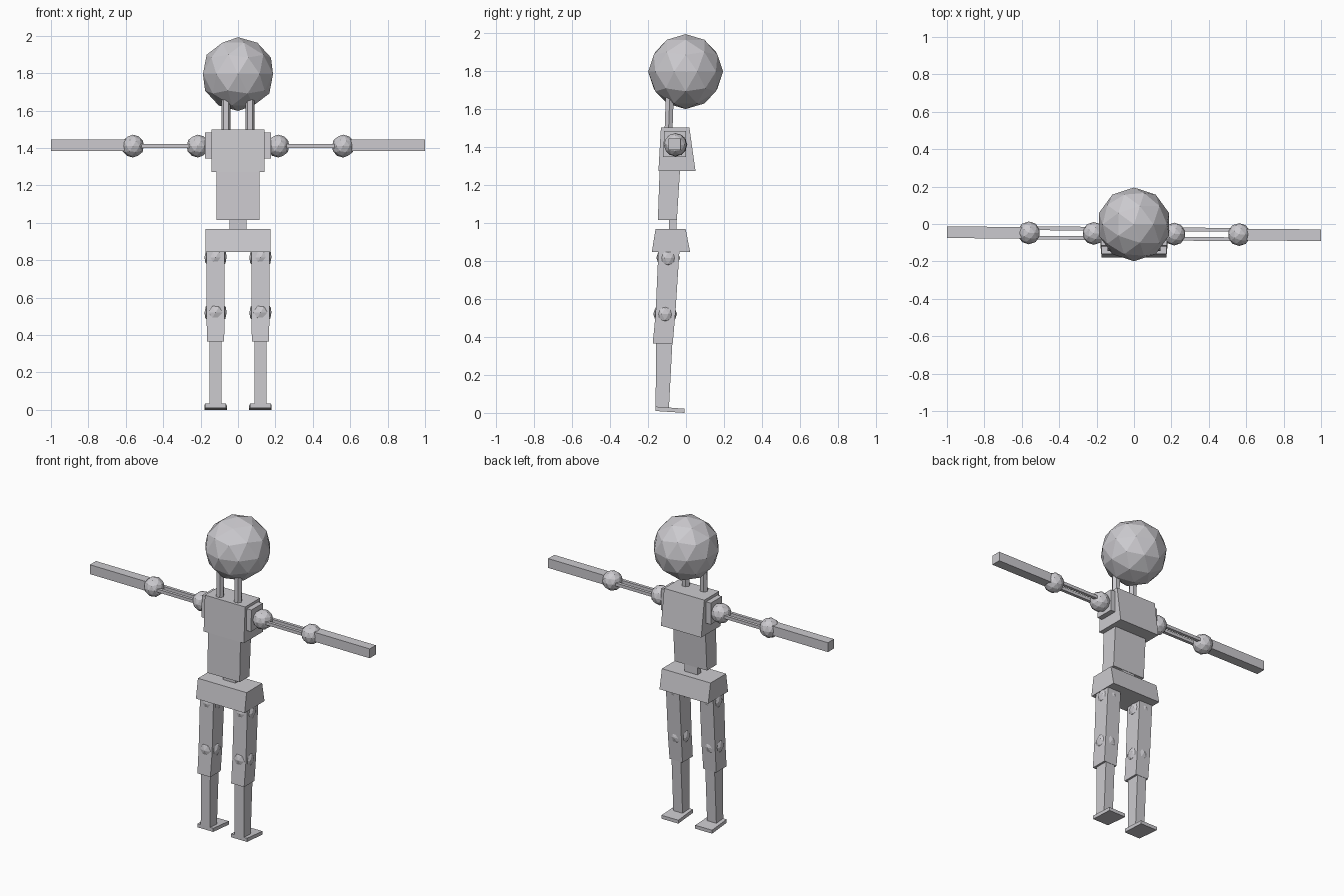
import bpy, bmesh, math
from mathutils import Vector

if "Cube" in bpy.data.objects:
    bpy.data.objects.remove(bpy.data.objects["Cube"])

grey = bpy.data.materials.new("light grey")
grey.diffuse_color = (0.6, 0.59, 0.62, 1)
grey.use_nodes = True
grey.node_tree.nodes["Principled BSDF"].inputs["Base Color"].default_value = grey.diffuse_color


def finish(name, bm):
    bmesh.ops.recalc_face_normals(bm, faces=bm.faces)
    me = bpy.data.meshes.new(name)
    bm.to_mesh(me)
    bm.free()
    me.materials.append(grey)
    ob = bpy.data.objects.new(name, me)
    bpy.context.collection.objects.link(ob)
    return ob


def loft(name, rings):
    """Closed solid through a list of rings with equal point counts."""
    bm = bmesh.new()
    loops = [[bm.verts.new(p) for p in r] for r in rings]
    n = len(loops[0])
    for a, b in zip(loops, loops[1:]):
        for i in range(n):
            j = (i + 1) % n
            bm.faces.new((a[i], a[j], b[j], b[i]))
    bm.faces.new(loops[0])
    bm.faces.new(loops[-1])
    return finish(name, bm)


def block(name, cx, sections):
    """Upright block; sections are (z, half width, y min, y max)."""
    return loft(name, [[(cx - h, y0, z), (cx + h, y0, z), (cx + h, y1, z), (cx - h, y1, z)]
                       for z, h, y0, y1 in sections])


def bar(name, x0, x1, y0, y1, z, hy, hz):
    """Square bar running along x, centre line from y0 to y1."""
    return loft(name, [[(x, y - hy, z - hz), (x, y + hy, z - hz),
                        (x, y + hy, z + hz), (x, y - hy, z + hz)]
                       for x, y in ((x0, y0), (x1, y1))])


def ball(name, centre, r):
    bm = bmesh.new()
    bmesh.ops.create_icosphere(bm, subdivisions=2, radius=r)
    bmesh.ops.translate(bm, verts=bm.verts, vec=Vector(centre))
    return finish(name, bm)


def arm_y(x):
    # the arms are turned very slightly about the vertical axis
    return -0.052 - 0.008 * x


# head and trunk
ball("head", (0, -0.002, 1.795), 0.197)
block("chest", 0, [(1.272, 0.143, -0.145, 0.05), (1.5, 0.143, -0.132, 0.018)])
block("abdomen", 0, [(1.015, 0.115, -0.148, -0.048), (1.3, 0.115, -0.138, -0.03)])
block("waist_post", 0, [(0.95, 0.045, -0.09, -0.05), (1.03, 0.045, -0.09, -0.05)])
block("pelvis", 0, [(0.845, 0.173, -0.18, 0.022), (0.968, 0.173, -0.16, -0.002)])

for s, side in ((-1, "left"), (1, "right")):
    # neck post, six sided
    loft(side + "_neck_post",
         [[(s * 0.064 + 0.025 * math.cos(k * math.pi / 3),
            y + 0.024 * math.sin(k * math.pi / 3), z) for k in range(6)]
          for y, z in ((-0.092, 1.48), (-0.085, 1.68))])

    # shoulder plate
    block(side + "_shoulder_plate", s * 0.153,
          [(1.345, 0.023, -0.12, 0.0), (1.483, 0.023, -0.115, 0.0)])

    # arm: shoulder, twin rods, elbow, forearm
    ball(side + "_shoulder", (s * 0.215, arm_y(s * 0.215), 1.41), 0.061)
    for d, rod in ((-0.025, "front"), (0.025, "back")):
        bar(side + "_upper_arm_rod_" + rod, s * 0.2, s * 0.58,
            arm_y(s * 0.2) + d, arm_y(s * 0.58) + d, 1.41, 0.01, 0.01)
    ball(side + "_elbow", (s * 0.562, arm_y(s * 0.562), 1.41), 0.061)
    bar(side + "_forearm", s * 0.55, s, arm_y(s * 0.55), arm_y(s), 1.414, 0.031, 0.03)

    # leg: hip, thigh, knee, shin, foot
    x = s * 0.12
    ball(side + "_hip", (x, -0.094, 0.815), 0.062)
    block(side + "_thigh", x, [(0.365, 0.046, -0.175, -0.07), (0.52, 0.048, -0.16, -0.056),
                               (0.86, 0.048, -0.145, -0.034)])
    ball(side + "_knee", (x, -0.11, 0.52), 0.062)
    block(side + "_shin", x, [(0.02, 0.033, -0.16, -0.09), (0.4, 0.033, -0.157, -0.07)])
    loft(side + "_foot", [[(x - h, y, z0), (x + h, y, z0), (x + h, y, z1), (x - h, y, z1)]
                          for y, h, z0, z1 in ((-0.16, 0.056, 0.01, 0.033),
                                               (-0.008, 0.06, 0.0, 0.022))])
